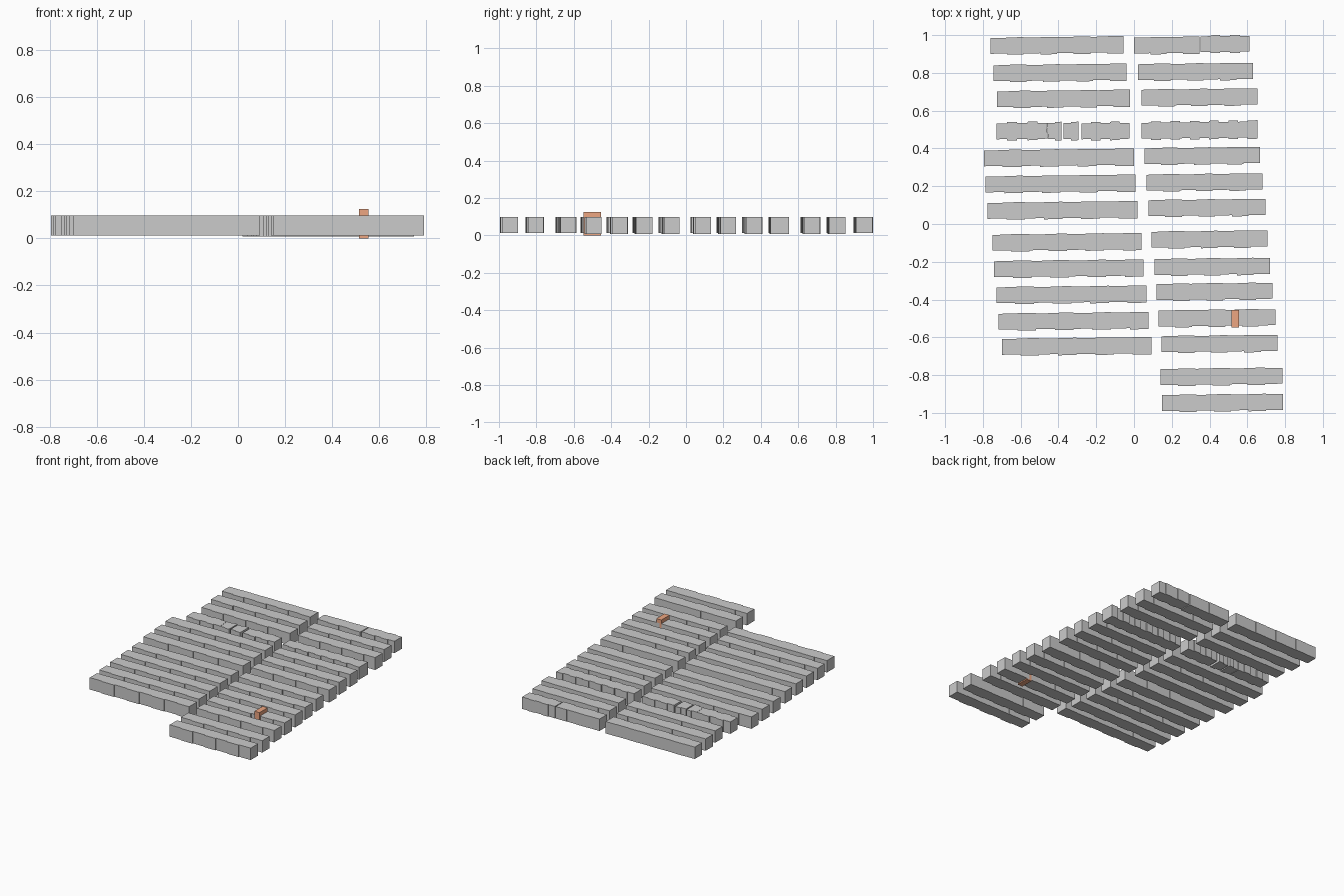
import bpy, bmesh, math
from mathutils import Vector

if "Cube" in bpy.data.objects:
    bpy.data.objects.remove(bpy.data.objects["Cube"])

SLOPE = 0.011      # slight tilt shared by every row
TOP = 0.098


def prism(name, pts, z0, z1):
    """Extrude a closed footprint between two heights."""
    bm = bmesh.new()
    face = bm.faces.new([bm.verts.new((x, y, z0)) for x, y in pts])
    ext = bmesh.ops.extrude_face_region(bm, geom=[face])
    bmesh.ops.translate(bm, vec=Vector((0, 0, z1 - z0)),
                        verts=[v for v in ext["geom"] if isinstance(v, bmesh.types.BMVert)])
    bmesh.ops.recalc_face_normals(bm, faces=bm.faces)
    me = bpy.data.meshes.new(name)
    bm.to_mesh(me)
    bm.free()
    ob = bpy.data.objects.new(name, me)
    bpy.context.collection.objects.link(ob)
    return ob


def terrace(name, x0, x1, yc, bays, front=0.006, back=0.002, z0=0.012, skew=(0, 0)):
    """Row of houses: long block whose front and back step at every bay."""
    length, mid = x1 - x0, (x0 + x1) / 2

    def edge(base, step):
        pts = []
        for i in range(bays):
            y = base + (step if i % 2 else 0)
            pts += [[x0 + length * i / bays, y], [x0 + length * (i + 1) / bays - 1e-4, y]]
        return pts

    front_pts = edge(yc - 0.042, -front)
    back_pts = edge(yc + 0.042, back)
    # slanted party walls on broken rows
    back_pts[0][0] += skew[0]
    back_pts[-1][0] += skew[1]
    loop = front_pts + back_pts[::-1]
    return prism(name, [(x, y + SLOPE * (x - mid)) for x, y in loop], z0, TOP)


# west rows
west = [(-.76, -.055, .947), (-.745, -.04, .802), (-.725, -.02, .664),
        (-.795, 0, .352), (-.785, .008, .214), (-.775, .018, .074),
        (-.75, .04, -.095), (-.74, .05, -.235), (-.728, .065, -.373),
        (-.717, .077, -.513), (-.70, .092, -.646)]
for i, (a, b, y) in enumerate(west):
    terrace(f"west_terrace_{i + 1}", a, b, y, 8)

# east rows (the middle ones reach slightly lower)
east = [(.02, .63, .807), (.04, .653, .672), (.055, .668, .362),
        (.066, .68, .222), (.077, .695, .087), (.092, .706, -.08),
        (.108, .72, -.225), (.12, .733, -.357), (.13, .748, -.497)]
for i, (a, b, y) in enumerate(east):
    terrace(f"east_terrace_{i + 1}", a, b, y, 7, z0=0.008)
for i, (a, b, y) in enumerate([(.145, .759, -.633), (.14, .786, -.807), (.148, .79, -.945)]):
    terrace(f"south_terrace_{i + 1}", a, b, y, 7)

# north east row, split into a plain part and a stepped part
terrace("north_east_terrace", 0, .346, .947, 4)
terrace("north_east_annex", .352, .612, .953, 5, back=0.005)

# notched rows: one whole, one broken into pieces
terrace("notched_terrace_east", .04, .653, .497, 12, front=0.007, back=0.007, z0=0.008)
for i, (a, b, n, skew) in enumerate([(-.727, -.456, 5, (0, -.008)), (-.454, -.383, 2, (-.008, 0)),
                                     (-.374, -.293, 2, (0, 0)), (-.277, -.025, 5, (0, 0))]):
    terrace(f"notched_terrace_west_{i + 1}", a, b, .492, n, front=0.007, back=0.007, skew=skew)

# highlighted house standing out of its row
house = prism("highlighted_house", [(.515, -.548), (.555, -.548), (.555, -.454), (.515, -.454)], 0, 0.125)
mat = bpy.data.materials.new("orange")
mat.diffuse_color = (0.85, 0.38, 0.22, 1)
mat.use_nodes = True
mat.node_tree.nodes["Principled BSDF"].inputs["Base Color"].default_value = mat.diffuse_color
house.data.materials.append(mat)
